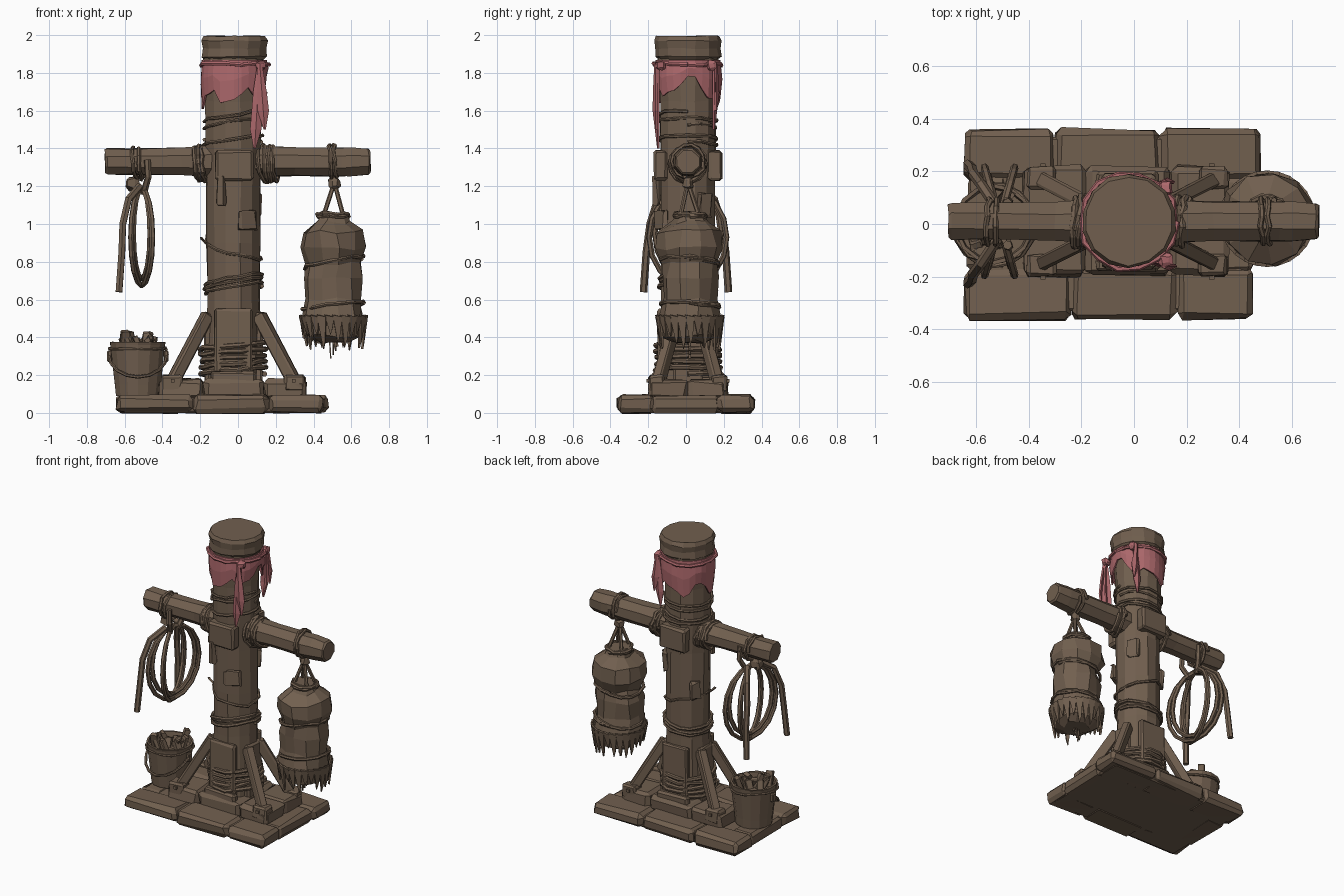
import bpy, bmesh, math, random
from mathutils import Vector, Matrix

random.seed(7)
if "Cube" in bpy.data.objects:
    bpy.data.objects.remove(bpy.data.objects["Cube"])


def material(name, rgb):
    m = bpy.data.materials.new(name)
    m.use_nodes = True
    m.diffuse_color = (*rgb, 1)
    m.node_tree.nodes["Principled BSDF"].inputs["Base Color"].default_value = (*rgb, 1)
    return m


BROWN = material("weathered_brown", (0.165, 0.115, 0.078))
PINK = material("faded_pink", (0.42, 0.14, 0.15))
CX, CY = -0.025, 0.01  # post axis


def finish(bm, name, mat=BROWN, jitter=0.0):
    for v in bm.verts:
        v.co += Vector([random.uniform(-jitter, jitter) for _ in range(3)])
    bmesh.ops.recalc_face_normals(bm, faces=bm.faces)
    me = bpy.data.meshes.new(name)
    bm.to_mesh(me)
    bm.free()
    me.materials.append(mat)
    ob = bpy.data.objects.new(name, me)
    bpy.context.collection.objects.link(ob)
    return ob


def block(name, center, size, bevel=0.015, jitter=0.0, rot=None, mat=BROWN):
    """Chamfered, slightly uneven box."""
    bm = bmesh.new()
    bmesh.ops.create_cube(bm, size=1)
    bmesh.ops.scale(bm, vec=size, verts=bm.verts)
    if bevel:
        bmesh.ops.bevel(bm, geom=bm.edges[:], offset=bevel, segments=1, affect='EDGES')
    m = Matrix.Translation(center) @ (rot.to_4x4() if rot else Matrix())
    bmesh.ops.transform(bm, matrix=m, verts=bm.verts)
    return finish(bm, name, mat, jitter)


def beam(name, p, q, width, depth, bevel=0.008, jitter=0.003):
    p, q = Vector(p), Vector(q)
    rot = (q - p).to_track_quat('Z', 'Y').to_matrix()
    return block(name, (p + q) / 2, (width, depth, (q - p).length), bevel, jitter, rot)


def lathe(name, profile, center, sides, jitter=0.0, along_x=False):
    """Closed faceted solid from (radius, height) pairs."""
    bm = bmesh.new()
    rings = []
    for r, h in profile:
        ring = []
        for i in range(sides):
            a = math.tau * (i + 0.5) / sides
            u, v = r * math.cos(a), r * math.sin(a)
            ring.append(bm.verts.new((h, u, v) if along_x else (u, v, h)))
        rings.append(ring)
    for a, b in zip(rings, rings[1:]):
        for i in range(sides):
            j = (i + 1) % sides
            bm.faces.new((a[i], a[j], b[j], b[i]))
    bm.faces.new(rings[0])
    bm.faces.new(rings[-1])
    bmesh.ops.translate(bm, vec=center, verts=bm.verts)
    return finish(bm, name, BROWN, jitter)


def cord(name, pts, radius, mat=BROWN, closed=False):
    """Faceted cord along a path."""
    cu = bpy.data.curves.new(name, 'CURVE')
    cu.dimensions = '3D'
    cu.bevel_depth, cu.bevel_resolution, cu.use_fill_caps = radius, 1, True
    sp = cu.splines.new('POLY')
    sp.points.add(len(pts) - 1)
    for p, c in zip(sp.points, pts):
        p.co = (*c, 1)
    sp.use_cyclic_u, sp.use_smooth = closed, False
    tmp = bpy.data.objects.new(name + "_path", cu)
    bpy.context.collection.objects.link(tmp)
    me = bpy.data.meshes.new_from_object(tmp.evaluated_get(bpy.context.evaluated_depsgraph_get()))
    bpy.data.objects.remove(tmp)
    me.materials.clear()
    me.materials.append(mat)
    ob = bpy.data.objects.new(name, me)
    bpy.context.collection.objects.link(ob)
    return ob


def wrap(name, center, r, turns, pitch, radius, tilt=0.0, along_x=False, mat=BROWN):
    """Uneven rope winding round the post (or round the crossbeam)."""
    pts = []
    for i in range(int(turns * 14) + 1):
        a = math.tau * i / 14
        rr = r + random.uniform(-0.004, 0.01)
        u, v = rr * math.cos(a), rr * math.sin(a)
        h = pitch * i / 14 + tilt * math.cos(a + 0.4) + random.uniform(-0.006, 0.006)
        pts.append(Vector(center) + Vector((h, u, v) if along_x else (u, v, h)))
    return cord(name, pts, radius, mat)


# Stone plinth: a core slab edged with uneven stones
block("plinth_core", (-0.09, 0, 0.04), (1.04, 0.66, 0.08), 0.01)
for y, xs in ((-0.265, (-0.64, -0.24, 0.16, 0.45)), (0.265, (-0.64, -0.3, 0.1, 0.48))):
    for a, b in zip(xs, xs[1:]):
        block("edge_stone", ((a + b) / 2, y, 0.048), (b - a, 0.19, 0.094), 0.022, 0.008)
for x in (-0.56, 0.38):
    block("end_stone", (x, 0.0, 0.046), (0.15, 0.36, 0.09), 0.02, 0.008)
for x, w in ((-0.3, 0.24), (-0.02, 0.32), (0.25, 0.22)):
    for y in (-0.09, 0.115):
        block("step_stone", (x, y, 0.125), (w, 0.21, 0.11), 0.022, 0.008)

# Post and its cap
lathe("post", [(0.155, 0.08), (0.15, 0.3), (0.143, 0.6), (0.146, 0.9), (0.145, 1.2),
               (0.15, 1.45), (0.15, 1.65), (0.165, 1.88)], (CX, CY, 0), 12, 0.005)
lathe("post_cap", [(0.15, 1.865), (0.175, 1.885), (0.172, 1.93), (0.18, 1.97), (0.168, 1.995)],
      (-0.02, 0.012, 0), 14, 0.004)

# Boards and blocks clamped round the foot, four braces with footings
for s in (-1, 1):
    block("foot_board", (CX, CY + s * 0.14, 0.34), (0.2, 0.04, 0.42), 0.01, 0.004)
    block("foot_block", (CX, CY + s * 0.165, 0.15), (0.24, 0.05, 0.14), 0.012, 0.004)
    block("side_board", (CX + s * 0.135, CY, 0.33), (0.04, 0.15, 0.4), 0.01, 0.004)
    for t in (-1, 1):
        top = (CX + s * 0.135, CY + t * 0.06, 0.52)
        foot = (CX + s * 0.34, CY + t * 0.165, 0.13)
        beam("brace", top, foot, 0.055, 0.065)
        block("brace_footing", (CX + s * 0.325, CY + t * 0.165, 0.155), (0.11, 0.085, 0.09), 0.012, 0.005)
        beam("footing_peg", (CX + s * 0.32, CY + t * 0.2, 0.17), (CX + s * 0.32, CY + t * 0.22, 0.17), 0.02, 0.02, 0, 0)

# Rope and cracked bark around the post
wrap("foot_rope", (CX, CY, 0.2), 0.168, 5, 0.033, 0.014, 0.008)
wrap("middle_rope", (CX, CY, 0.65), 0.148, 3, 0.02, 0.011, 0.025)
wrap("slanted_rope", (CX, CY, 0.85), 0.146, 1.2, 0.01, 0.009, -0.045)
wrap("upper_rope", (CX, CY, 1.51), 0.152, 2, 0.035, 0.009, 0.02)
wrap("shoulder_rope", (CX, CY, 1.42), 0.15, 1.5, 0.03, 0.01, 0.02)
for x, y, z, w, h in ((-0.09, -0.155, 1.18, 0.045, 0.16), (0.05, -0.13, 1.02, 0.1, 0.11),
                      (0.09, 0.1, 1.1, 0.08, 0.13), (-0.14, 0.1, 0.95, 0.07, 0.12)):
    face = Vector((x - CX, y - CY, 0)).to_track_quat('Y', 'Z').to_matrix()
    block("bark_flake", (x, y, z), (w, 0.035, h), 0.008, 0.009, face)
beam("splinter", (-0.15, -0.03, 0.88), (-0.2, -0.05, 0.93), 0.015, 0.012)

# Crossbeam, clamp plates and lashings
lathe("crossbeam", [(0.068, -0.705), (0.076, -0.69), (0.074, -0.58), (0.077, -0.3), (0.088, -0.15), (0.088, 0.12),
                    (0.08, 0.3), (0.082, 0.55), (0.08, 0.6), (0.072, 0.69), (0.064, 0.7)],
      (0, 0.01, 1.33), 8, 0.004, True)
for s in (-1, 1):
    block("clamp_plate", (-0.02, CY + s * 0.145, 1.31), (0.2, 0.07, 0.16), 0.012, 0.004)
    wrap("joint_rope", (CX + s * 0.185 - 0.02, 0.01, 1.32), 0.086, 3, 0.02, 0.013, 0.012, True)
    wrap("joint_slant_rope", (CX + s * 0.16, 0.01, 1.32), 0.092, 1.2, 0.01, 0.011, 0.035, True)
wrap("bag_knot_rope", (0.48, 0.01, 1.33), 0.083, 2, 0.025, 0.011, 0.005, True)
wrap("coil_knot_rope", (-0.56, 0.01, 1.32), 0.078, 2, 0.03, 0.011, 0.01, True)
block("bag_knot", (0.51, 0.01, 1.215), (0.06, 0.05, 0.06), 0.015, 0.006)
block("coil_knot", (-0.56, 0.01, 1.215), (0.07, 0.06, 0.07), 0.015, 0.008)

# Hanging bag: body, frayed hem, neck and straps
BX, BY = 0.505, 0.02
lathe("bag", [(0.09, 0.38), (0.15, 0.41), (0.165, 0.5), (0.148, 0.6), (0.15, 0.72), (0.145, 0.79),
              (0.178, 0.87), (0.165, 0.96), (0.09, 1.01), (0.07, 1.06)], (BX, BY, 0), 11, 0.012)
wrap("bag_neck_rope", (BX, BY, 1.035), 0.078, 2, 0.01, 0.012)
wrap("bag_upper_tie", (BX, BY, 0.79), 0.152, 1.3, 0.01, 0.011, 0.03)
wrap("bag_lower_tie", (BX, BY, 0.56), 0.156, 1.3, 0.01, 0.011, 0.02)
for i in range(4):
    a = math.tau * (i + 0.5) / 4
    cord("bag_strap", [(BX + 0.075 * math.cos(a), BY + 0.07 * math.sin(a), 1.04), (0.51, 0.01, 1.22)], 0.012)
bm = bmesh.new()
for i in range(26):
    a = math.tau * i / 26
    low = random.uniform(0.33, 0.42)
    hem = [(0.172, a - 0.15, 0.52), (0.172, a + 0.15, 0.51), (0.155, a + 0.1, low + 0.04), (0.15, a + 0.03, low)]
    bm.faces.new([bm.verts.new((BX + r * math.cos(t), BY + r * math.sin(t), z)) for r, t, z in hem])
fray = finish(bm, "bag_frayed_hem")
fray.modifiers.new("thickness", 'SOLIDIFY').thickness = 0.012
for i in range(4):
    beam("loose_thread", (BX + random.uniform(-0.03, 0.03), BY, 0.4), (BX + 0.012 * (i - 1), BY, 0.29 + 0.02 * i),
         0.01, 0.006, 0)

# Coiled rope draped over the crossbeam
for s in (-1, 1):
    for k in range(2):
        loop = []
        for i in range(16):
            a = math.tau * i / 16
            loop.append((-0.51 + s * (0.045 + 0.012 * k) * math.sin(a), 0.01 + (0.175 + 0.03 * k) * math.sin(a),
                         0.95 - 0.02 * k + (0.24 + 0.015 * k) * math.cos(a)))
        cord("rope_coil", loop, 0.015, closed=True)
    cord("rope_tail", [(-0.52, s * 0.06, 1.2), (-0.58, s * 0.15, 1.13), (-0.61, s * 0.19, 1.0), (-0.615, s * 0.21, 0.85),
                       (-0.63, s * 0.225, 0.64)], 0.02)
    cord("rope_hanger", [(-0.48, s * 0.08, 1.34), (-0.475, s * 0.085, 1.25), (-0.5, s * 0.04, 1.16)], 0.018)

# Bucket with rim, handle and kindling
KX = -0.53
lathe("bucket", [(0.118, 0.09), (0.125, 0.15), (0.148, 0.36), (0.152, 0.375), (0.138, 0.375), (0.132, 0.34)],
      (KX, 0, 0), 14, 0.002)
wrap("bucket_hoop", (KX, 0, 0.34), 0.146, 1, 0, 0.008)
cord("bucket_handle", [(KX - 0.155 * math.cos(math.pi * i / 8), -0.16 * math.sin(math.pi * i / 8),
                        0.31 - 0.12 * math.sin(math.pi * i / 8)) for i in range(9)], 0.009)
for s in (-1, 1):
    block("handle_ear", (KX + s * 0.15, 0, 0.3), (0.025, 0.04, 0.06), 0.006)
for i in range(14):
    a, r = i * 2.4, 0.02 + 0.006 * i
    x, y = KX + r * math.cos(a), r * math.sin(a)
    beam("kindling", (x, y, 0.3), (x + 0.05 * math.cos(a * 1.7), y + 0.04 * math.sin(a * 1.7),
                                   random.uniform(0.39, 0.44)), 0.045, 0.03, 0.005, 0.005)

# Cloth scarf with a jagged hem, knots and tails
bm = bmesh.new()
cols = []
for i in range(28):
    a = math.tau * i / 28
    side = math.cos(a)
    low = 1.66 + 0.035 * math.sin(5 * a + 1) + random.uniform(-0.025, 0.025) + 0.1 * max(0, side) ** 3
    cols.append([bm.verts.new((-0.02 + r * side, CY + r * math.sin(a), z)) for r, z in
                 ((0.172, 1.868), (0.18 + random.uniform(-0.004, 0.004), (1.868 + low) / 2), (0.172, low))])
for i, a in enumerate(cols):
    b = cols[(i + 1) % 28]
    for k in range(2):
        bm.faces.new((a[k], b[k], b[k + 1], a[k + 1]))
scarf = finish(bm, "scarf", PINK)
scarf.modifiers.new("thickness", 'SOLIDIFY').thickness = 0.01
wrap("scarf_band", (-0.02, CY, 1.845), 0.176, 1, 0, 0.012, mat=PINK)
for s, low in ((-1, 1.4), (1, 1.5)):
    block("scarf_knot", (0.12, s * 0.135, 1.84), (0.05, 0.05, 0.05), 0.012, 0.005, None, PINK)
    for k, dx in enumerate((-0.02, 0.025)):
        end = low + 0.1 * k
        bm = bmesh.new()
        rows = [(1.85, 0.012), (1.7, 0.026), (end + 0.1, 0.03), (end, 0.006)]
        strip = [[bm.verts.new((0.115 + dx * (1.85 - z) * 3 + w * t, s * (0.15 + 0.012 * k) + 0.5 * s * w * (1 - abs(t)), z))
                  for t in (-1, 0, 1)] for z, w in rows]
        for a, b in zip(strip, strip[1:]):
            for j in range(2):
                bm.faces.new((a[j], a[j + 1], b[j + 1], b[j]))
        tail = finish(bm, "scarf_tail", PINK)
        tail.modifiers.new("thickness", 'SOLIDIFY').thickness = 0.012
